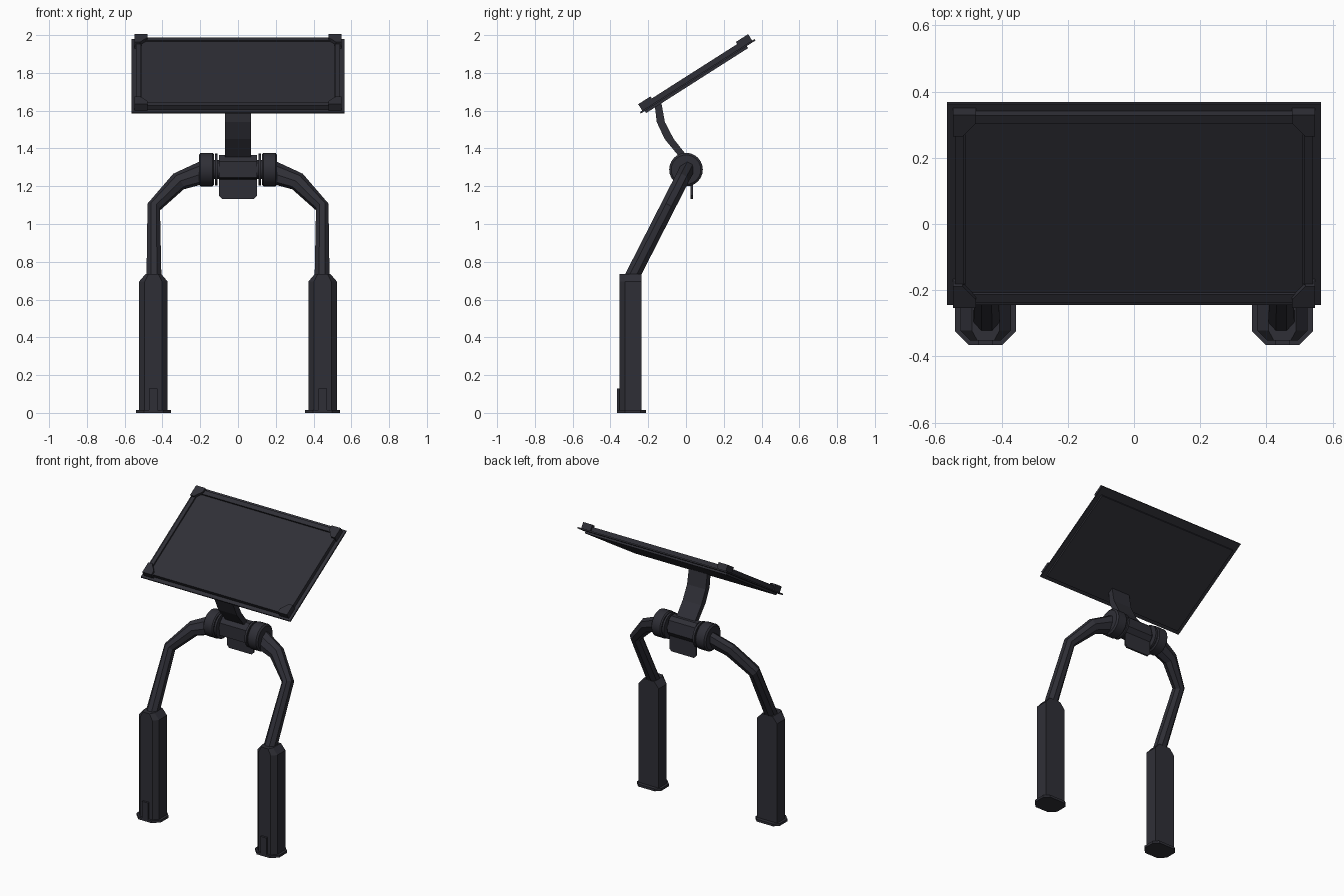
import bpy, bmesh, math
from mathutils import Vector, Matrix

if "Cube" in bpy.data.objects:
    bpy.data.objects.remove(bpy.data.objects["Cube"])

charcoal = bpy.data.materials.new("charcoal")
charcoal.diffuse_color = (0.028, 0.028, 0.037, 1)
charcoal.use_nodes = True
charcoal.node_tree.nodes["Principled BSDF"].inputs["Base Color"].default_value = charcoal.diffuse_color


def finish(name, bm, matrix=None):
    bmesh.ops.recalc_face_normals(bm, faces=bm.faces)
    if matrix:
        bm.transform(matrix)
    me = bpy.data.meshes.new(name)
    bm.to_mesh(me)
    bm.free()
    me.materials.append(charcoal)
    ob = bpy.data.objects.new(name, me)
    bpy.context.collection.objects.link(ob)
    return ob


def loft(name, rings, matrix=None):
    """Skin a list of equal-length point rings and cap both ends."""
    bm = bmesh.new()
    vs = [[bm.verts.new(p) for p in r] for r in rings]
    n = len(vs[0])
    for a, b in zip(vs, vs[1:]):
        for i in range(n):
            j = (i + 1) % n
            bm.faces.new((a[i], a[j], b[j], b[i]))
    bm.faces.new(vs[0])
    bm.faces.new(vs[-1])
    return finish(name, bm, matrix)


def prism_z(name, pts, z0, z1, matrix=None):
    return loft(name, [[(x, y, z) for x, y in pts] for z in (z0, z1)], matrix)


def prism_x(name, pts, x0, x1):
    return loft(name, [[(x, y, z) for y, z in pts] for x in (x0, x1)])


def box(name, x0, x1, y0, y1, z0, z1, matrix=None):
    return prism_z(name, [(x0, y0), (x1, y0), (x1, y1), (x0, y1)], z0, z1, matrix)


def wheel(name, steps, segs=24):
    """Lathe around the x axis through the hinge; steps are (x, radius)."""
    rings = [[(x, r * math.cos(2 * math.pi * i / segs),
               1.288 + r * math.sin(2 * math.pi * i / segs)) for i in range(segs)]
             for x, r in steps]
    ob = loft(name, rings)
    for o in bpy.context.selected_objects:
        o.select_set(False)
    ob.select_set(True)
    bpy.context.view_layer.objects.active = ob
    bpy.ops.object.shade_smooth_by_angle(angle=math.radians(30))


def chamfered(cx, hw, y0, y1, c, cb=0.0):
    """Plan outline with the front corners (and optionally back) cut off."""
    pts = [(cx - hw + c, y0), (cx + hw - c, y0), (cx + hw, y0 + c)]
    if cb:
        pts += [(cx + hw, y1 - cb), (cx + hw - cb, y1), (cx - hw + cb, y1), (cx - hw, y1 - cb)]
    else:
        pts += [(cx + hw, y1), (cx - hw, y1)]
    return pts + [(cx - hw, y0 + c)]


for s, side in ((-1, "left"), (1, "right")):
    cx = s * 0.448
    # Foot, post and sloping post cap
    prism_z(side + "_foot", chamfered(cx, 0.092, -0.366, -0.212, 0.042, 0.03), 0, 0.016)
    outline = chamfered(cx, 0.076, -0.352, -0.236, 0.03)
    cap = [(cx + (x - cx) * 0.55, y) for x, y in outline]
    loft(side + "_post", [[(x, y, z) for x, y in o]
                          for o, z in ((outline, 0.01), (outline, 0.695), (cap, 0.735))])
    box(side + "_post_latch", cx - 0.022, cx + 0.022, -0.366, -0.34, 0.01, 0.13)

    # Bent arm: an eight sided tube in a plane leaning back
    path = [Vector((s * x, -0.286 + (z - 0.72) * 0.51, z)) for x, z in
            ((0.445, 0.70), (0.446, 1.09), (0.315, 1.225), (0.18, 1.275))]
    radii = (0.043, 0.038, 0.051, 0.064)
    normal = Vector((0, 1, -0.51)).normalized()
    rings = []
    for i, p in enumerate(path):
        t = Vector()
        if i > 0:
            t += (p - path[i - 1]).normalized()
        if i < len(path) - 1:
            t += (path[i + 1] - p).normalized()
        across = t.normalized().cross(normal)
        rings.append([p + normal * 0.042 * math.cos(a) + across * radii[i] * math.sin(a)
                      for a in (math.pi / 8 + k * math.pi / 4 for k in range(8))])
    loft(side + "_arm", rings)

    # Hinge wheel, core and inner washer
    wheel(side + "_hinge_wheel", [(s * 0.207, 0.078), (s * 0.198, 0.089),
                                  (s * 0.136, 0.089), (s * 0.128, 0.082)])
    wheel(side + "_hinge_washer", [(s * 0.122, 0.085), (s * 0.108, 0.085)])

# Hinge axle, central block and hanging plate
wheel("hinge_axle", [(-0.15, 0.05), (0.15, 0.05)])
prism_x("hinge_block", [(-0.055, 1.245), (0.035, 1.235), (0.06, 1.27), (0.045, 1.345),
                        (0.02, 1.366), (-0.02, 1.366), (-0.055, 1.33)], -0.1, 0.1)
loft("hanging_plate", [[(x, y, z) for x, z in
                        ((-0.1, 1.26), (-0.1, 1.15), (-0.085, 1.133),
                         (0.085, 1.133), (0.1, 1.15), (0.1, 1.26))] for y in (0.025, 0.037)])

# Curved neck
front = [(-0.165, 1.625), (-0.155, 1.54), (-0.113, 1.45), (-0.035, 1.355)]
back = [(0.01, 1.355), (-0.065, 1.45), (-0.112, 1.54), (-0.13, 1.64)]
prism_x("neck", front + back, -0.07, 0.07)

# Tilted display, built flat and then leaned
tilt = Matrix.Translation((0, 0.06, 1.785)) @ Matrix.Rotation(math.radians(32.5), 4, 'X')
box("display_back_plate", -0.565, 0.565, -0.36, 0.36, -0.008, 0.001, tilt)
box("display_underside", -0.535, 0.535, -0.335, 0.305, -0.021, -0.007, tilt)
box("display_tray", -0.54, 0.54, -0.335, 0.335, 0, 0.016, tilt)
box("screen", -0.511, 0.511, -0.302, 0.302, 0.015, 0.022, tilt)
for s, side, end in ((-1, "left", "lower"), (1, "right", "upper")):
    x0, x1 = sorted((s * 0.514, s * 0.54))
    box(side + "_frame_bar", x0, x1, -0.335, 0.335, 0.01, 0.028, tilt)
    y0, y1 = sorted((s * 0.305, s * 0.335))
    box(end + "_frame_bar", -0.513, 0.513, y0, y1, 0.01, 0.028, tilt)
    # Corner guards
    for t, row in ((-1, "lower"), (1, "upper")):
        pts = [(0.547, 0.345), (0.478, 0.345), (0.478, 0.315), (0.518, 0.268), (0.547, 0.268)]
        prism_z(f"{row}_{side}_corner_guard", [(s * x, t * y) for x, y in pts], -0.004, 0.041, tilt)
